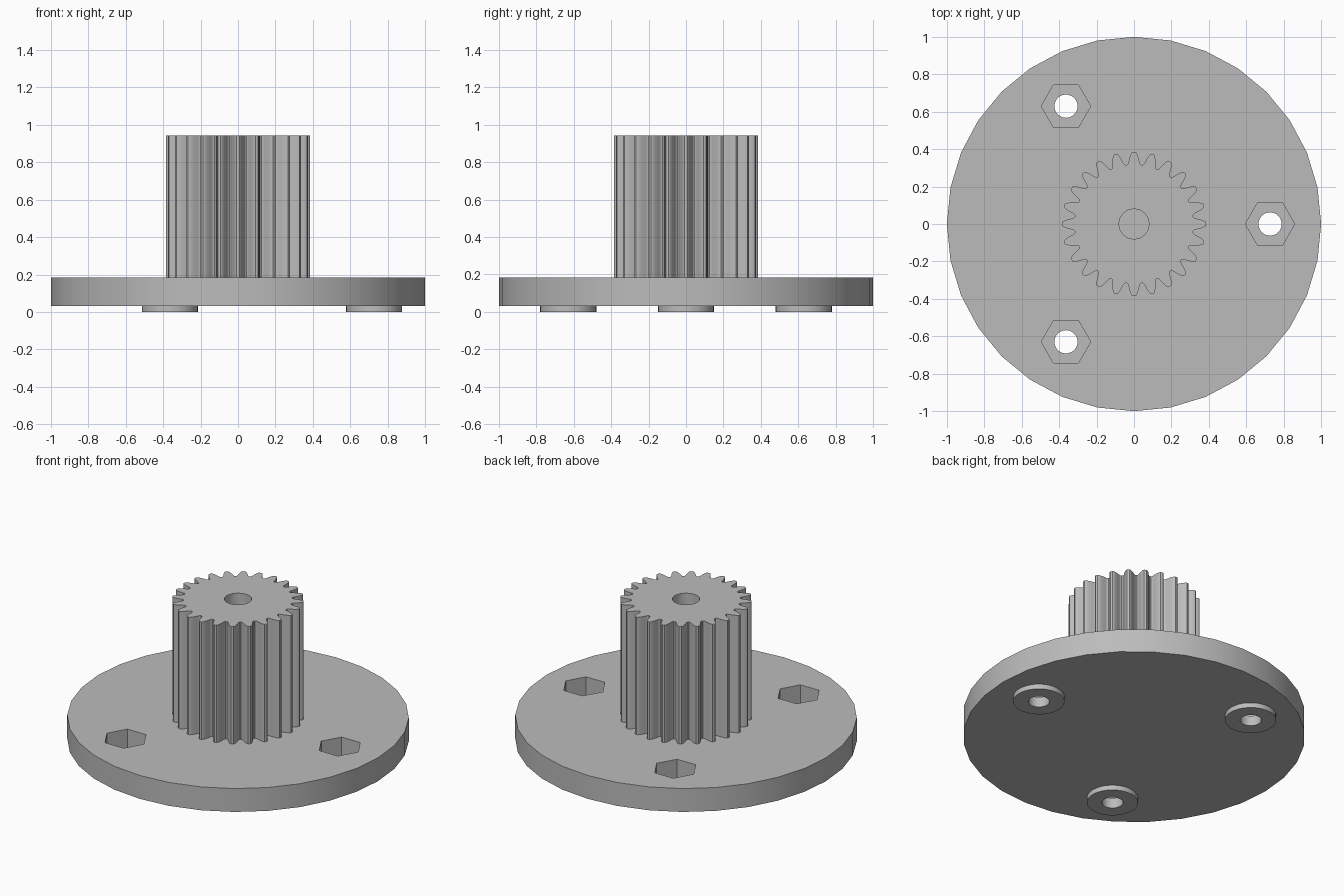
import bpy
import bmesh
from math import sin, cos, pi, radians

PLATE_LOW, PLATE_TOP, GEAR_TOP = 0.032, 0.183, 0.942
POCKET_FLOOR = 0.065
BOLT_RADIUS = 0.727
TEETH = 24

cube = bpy.data.objects.get("Cube")
if cube:
    bpy.data.objects.remove(cube, do_unlink=True)

grey = bpy.data.materials.new("plain grey")
grey.use_nodes = True
colour = (0.5, 0.5, 0.5, 1)
grey.diffuse_color = colour
grey.node_tree.nodes["Principled BSDF"].inputs["Base Color"].default_value = colour


def prism(name, outline, low, high, centre=(0, 0)):
    """Extrude a closed outline upward from low to high."""
    bm = bmesh.new()
    verts = [bm.verts.new((x + centre[0], y + centre[1], low)) for x, y in outline]
    face = bm.faces.new(verts)
    top = bmesh.ops.extrude_face_region(bm, geom=[face])["geom"]
    bmesh.ops.translate(bm, vec=(0, 0, high - low),
                        verts=[v for v in top if isinstance(v, bmesh.types.BMVert)])
    bmesh.ops.recalc_face_normals(bm, faces=bm.faces)
    mesh = bpy.data.meshes.new(name)
    bm.to_mesh(mesh)
    bm.free()
    mesh.materials.append(grey)
    obj = bpy.data.objects.new(name, mesh)
    bpy.context.collection.objects.link(obj)
    return obj


def polygon(radius, sides):
    return [(radius * cos(2 * pi * i / sides), radius * sin(2 * pi * i / sides))
            for i in range(sides)]


def combine(target, tool, operation):
    """Apply a boolean and discard the tool."""
    mod = target.modifiers.new("combine", "BOOLEAN")
    mod.operation, mod.object, mod.solver = operation, tool, "EXACT"
    bpy.ops.object.select_all(action="DESELECT")
    bpy.context.view_layer.objects.active = target
    target.select_set(True)
    bpy.ops.object.modifier_apply(modifier=mod.name)
    bpy.data.objects.remove(tool, do_unlink=True)


# Round base plate with three pads below, nut pockets above and bolt holes
base = prism("base_plate", polygon(1, 32), PLATE_LOW, PLATE_TOP)
for i in range(3):
    angle = 2 * pi * i / 3
    spot = (BOLT_RADIUS * cos(angle), BOLT_RADIUS * sin(angle))
    combine(base, prism("pad", polygon(0.15, 32), 0, 0.05, spot), "UNION")
    combine(base, prism("nut_pocket", polygon(0.132, 6), POCKET_FLOOR, 0.3, spot), "DIFFERENCE")
    combine(base, prism("bolt_hole", polygon(0.062, 32), -0.1, 0.3, spot), "DIFFERENCE")

# Toothed gear: one flank as (radius, degrees from tooth centre), mirrored
flank = [(0.318, 6.9), (0.322, 5.9), (0.331, 5.1), (0.343, 4.5), (0.356, 3.75),
         (0.369, 2.9), (0.38, 2.0), (0.385, 1.1)]
tooth = [(r, -a) for r, a in flank] + [(r, a) for r, a in reversed(flank)]
outline = []
for i in range(TEETH):
    for r, a in tooth:
        t = 2 * pi * i / TEETH + radians(a)
        outline.append((r * cos(t), r * sin(t)))
gear = prism("gear", outline, PLATE_TOP, GEAR_TOP)
combine(gear, prism("bore", polygon(0.08, 32), 0, 1.2), "DIFFERENCE")

# Smooth curved walls, crisp rims
bpy.ops.object.select_all(action="DESELECT")
for obj in (base, gear):
    obj.select_set(True)
bpy.context.view_layer.objects.active = base
bpy.ops.object.shade_smooth_by_angle(angle=radians(30))
